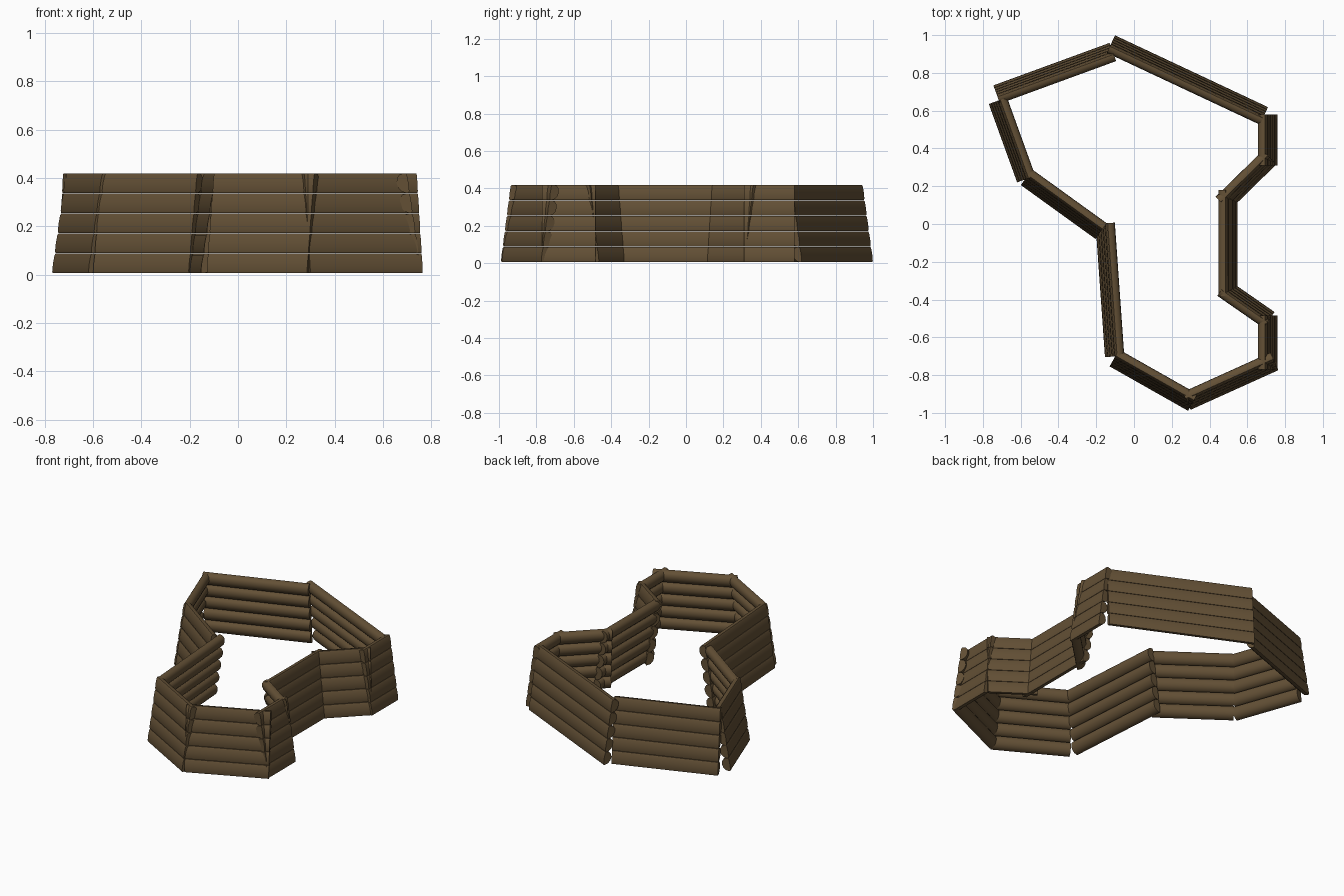
import bpy, bmesh, math
from mathutils import Vector

if "Cube" in bpy.data.objects:
    bpy.data.objects.remove(bpy.data.objects["Cube"])

# bottom outer edge of each wall, clockwise from above: x1, y1, x2, y2
WALLS = [
    (-0.745, 0.735, -0.13, 0.96),
    (-0.10, 1.0, 0.71, 0.62),
    (0.76, 0.58, 0.76, 0.31),
    (0.755, 0.315, 0.505, 0.07),
    (0.55, 0.18, 0.55, -0.38),
    (0.50, -0.295, 0.745, -0.465),
    (0.76, -0.485, 0.76, -0.77),
    (0.765, -0.775, 0.30, -0.985),
    (0.285, -0.99, -0.13, -0.755),
    (-0.155, -0.705, -0.205, 0.0),
    (-0.205, -0.08, -0.60, 0.205),
    (-0.62, 0.22, -0.77, 0.635),
]
LOGS, PITCH, HEIGHT, DEPTH = 5, 0.083, 0.081, 0.048
LEAN = 0.062 / 0.415          # inward shift per unit of height
Z0 = 0.005

wood = bpy.data.materials.new("dark brown wood")
wood.diffuse_color = (0.125, 0.08, 0.036, 1)
wood.use_nodes = True
wood.node_tree.nodes["Principled BSDF"].inputs["Base Color"].default_value = wood.diffuse_color


def log_profile():
    """Split log: nearly flat outside, rounded inside; (depth, height) points."""
    h = HEIGHT / 2
    pts = [(0.004, -h), (0.0, -h * 0.8), (-0.0015, 0), (0.0, h * 0.8), (0.004, h)]
    for k in range(7):
        a = math.pi / 2 - math.pi * k / 6
        pts.append((0.014 + (DEPTH - 0.014) * math.cos(a), h * math.sin(a)))
    return pts


def wall(name, x1, y1, x2, y2):
    a, b = Vector((x1, y1, 0)), Vector((x2, y2, 0))
    d = (b - a).normalized()
    inward = Vector((d.y, -d.x, 0))
    bm = bmesh.new()
    for i in range(LOGS):
        zc = PITCH * (i + 0.5)
        rings = []
        for end in (a, b):
            rings.append([bm.verts.new(end + inward * (u + LEAN * (zc + v)) + Vector((0, 0, Z0 + zc + v)))
                          for u, v in log_profile()])
        n = len(rings[0])
        for k in range(n):
            m = (k + 1) % n
            bm.faces.new((rings[0][k], rings[0][m], rings[1][m], rings[1][k]))
        bm.faces.new(rings[0])
        bm.faces.new(rings[1][::-1])
    bmesh.ops.recalc_face_normals(bm, faces=bm.faces)
    me = bpy.data.meshes.new(name)
    bm.to_mesh(me)
    bm.free()
    me.materials.append(wood)
    ob = bpy.data.objects.new(name, me)
    bpy.context.collection.objects.link(ob)
    bpy.ops.object.select_all(action='DESELECT')
    ob.select_set(True)
    bpy.context.view_layer.objects.active = ob
    bpy.ops.object.shade_smooth_by_angle(angle=math.radians(40))


for i, w in enumerate(WALLS):
    wall(f"log_wall_{i + 1}", *w)
